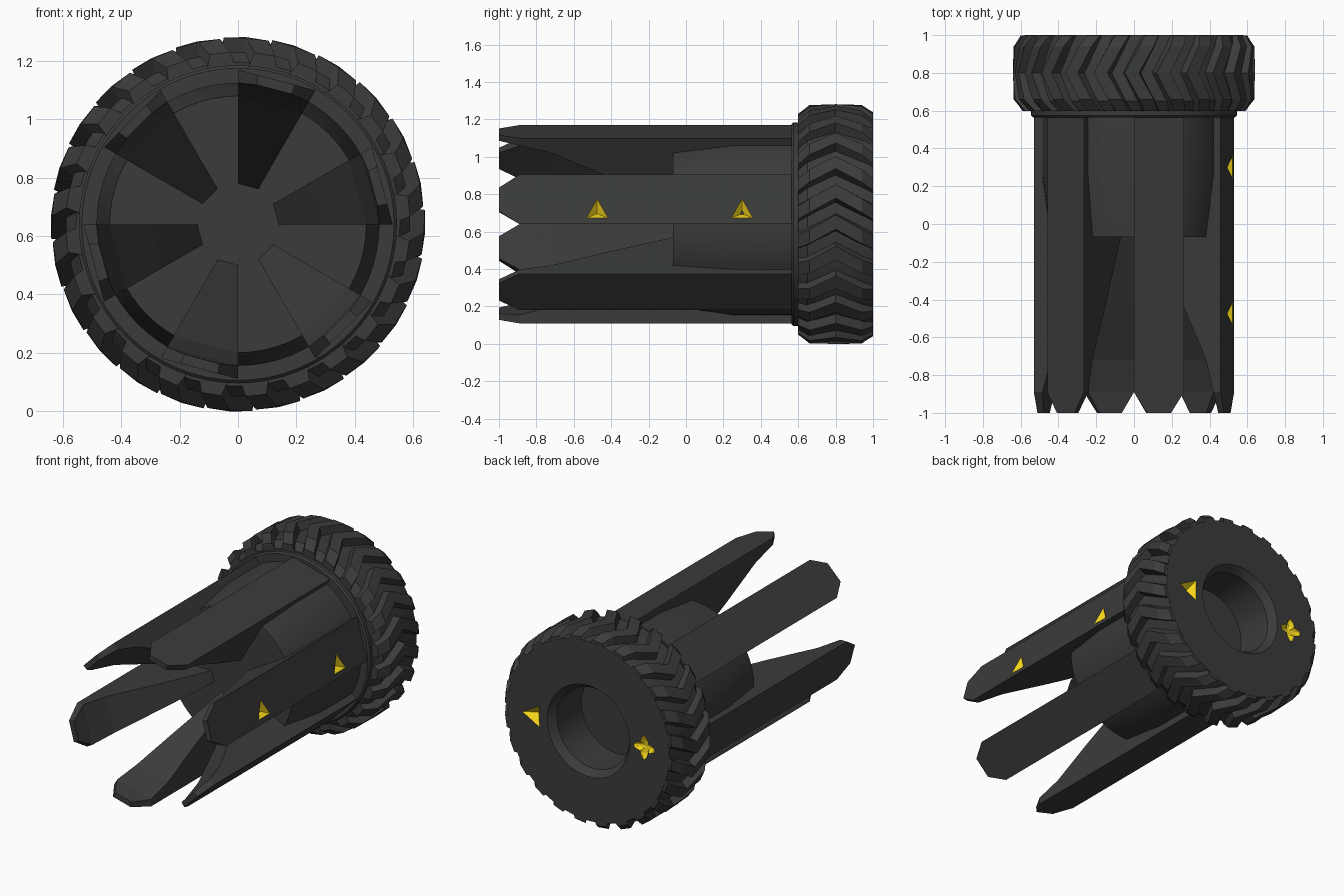
import bpy, bmesh
from math import sin, cos, radians, pi
from mathutils import Vector

if "Cube" in bpy.data.objects:
    bpy.data.objects.remove(bpy.data.objects["Cube"])

CZ = 0.64  # height of the main axis (runs along y)


def material(name, rgb):
    m = bpy.data.materials.new(name)
    m.diffuse_color = (*rgb, 1)
    m.use_nodes = True
    m.node_tree.nodes["Principled BSDF"].inputs["Base Color"].default_value = m.diffuse_color
    return m


DARK = material("dark_rubber", (0.042, 0.044, 0.042))
YELLOW = material("yellow_mark", (0.9, 0.66, 0.01))


def finish(bm, name, index=0):
    bmesh.ops.recalc_face_normals(bm, faces=bm.faces[:])
    for f in bm.faces:
        f.material_index = index
    me = bpy.data.meshes.new(name)
    bm.to_mesh(me)
    bm.free()
    me.materials.append(DARK)
    me.materials.append(YELLOW)
    ob = bpy.data.objects.new(name, me)
    bpy.context.collection.objects.link(ob)
    return ob


def activate(ob):
    bpy.ops.object.select_all(action='DESELECT')
    ob.select_set(True)
    bpy.context.view_layer.objects.active = ob


def lathe(name, profile, steps=64):
    """Turn a (radius, y) profile around the main axis."""
    bm = bmesh.new()
    vs = [bm.verts.new((r, y, CZ)) for r, y in profile]
    es = [bm.edges.new(p) for p in zip(vs, vs[1:])]
    bmesh.ops.spin(bm, geom=vs + es, cent=(0, 0, CZ), axis=(0, 1, 0),
                   angle=2 * pi, steps=steps)
    bmesh.ops.remove_doubles(bm, verts=bm.verts[:], dist=1e-4)
    ob = finish(bm, name)
    activate(ob)
    bpy.ops.object.shade_smooth_by_angle(angle=radians(20))
    return ob


def loft(bm, sections):
    """Skin a closed solid through rings of points."""
    rings = [[bm.verts.new(p) for p in s] for s in sections]
    n = len(rings[0])
    for a, b in zip(rings, rings[1:]):
        for i in range(n):
            j = (i + 1) % n
            bm.faces.new((a[i], a[j], b[j], b[i]))
    bm.faces.new(rings[0])
    bm.faces.new(rings[-1])


def polar(r, deg, y):
    return Vector((r * cos(radians(deg)), y, CZ + r * sin(radians(deg))))


def carve(target, cutter):
    mod = target.modifiers.new("carve", 'BOOLEAN')
    mod.operation = 'DIFFERENCE'
    mod.solver = 'EXACT'
    mod.object = cutter
    activate(target)
    bpy.ops.object.modifier_apply(modifier=mod.name)
    bpy.data.objects.remove(cutter)


def pyramid(corners, normal, depth):
    """Three-sided pyramid pointing into a surface."""
    bm = bmesh.new()
    normal = Vector(normal)
    pts = [Vector(c) for c in corners]
    tip = bm.verts.new(sum(pts, Vector()) / 3 - normal * depth)
    base = [bm.verts.new(p + normal * 0.003) for p in pts]
    bm.faces.new(base)
    for i in range(3):
        bm.faces.new((base[i], base[(i + 1) % 3], tip))
    return finish(bm, "mark_cutter", 1)


# core and collar
lathe("core", [(0, -0.07), (0.44, -0.07), (0.485, 0.25), (0.485, 0.59), (0, 0.59)])
lathe("collar", [(0, 0.565), (0.535, 0.565), (0.545, 0.575), (0.545, 0.605), (0, 0.605)])

# wheel body with stepped hole in the back
wheel = lathe("wheel", [(0, 0.6), (0.555, 0.6), (0.59, 0.65), (0.59, 0.95), (0.58, 1.0),
                        (0.295, 1.0), (0.26, 0.95), (0.26, 0.70), (0, 0.70)])

# chevron tread lugs: y, angle shift, top radius, base radius
LUG = [(0.598, -9, 0.59, 0.545), (0.66, -6, 0.638, 0.57), (0.80, 1, 0.642, 0.57),
       (0.94, -6, 0.638, 0.57), (0.999, -9, 0.60, 0.565)]
bm = bmesh.new()
for k in range(24):
    secs = []
    for y, off, top, base in LUG:
        a = k * 15 + off
        secs.append([polar(base, a - 5, y), polar(top, a - 3.4, y),
                     polar(top, a + 3.4, y), polar(base, a + 5, y)])
    loft(bm, secs)
finish(bm, "tread_lugs")

# six tapering prongs: y, side trim, inner radius
PRONG = [(-1.0, 0.26, 0.495), (-0.89, 0, 0.485), (-0.72, 0, 0.44), (-0.43, 0, 0.30),
         (-0.07, 0, 0.14), (0.0, 0, 0.12), (0.58, 0, 0.12)]
prongs = []
for k in range(6):
    bm = bmesh.new()
    secs = []
    for y, trim, rin in PRONG:
        pa, pb = polar(0.53, k * 60, y), polar(0.53, k * 60 + 30, y)
        a, b = pa.lerp(pb, trim), pa.lerp(pb, 1 - trim)
        axis = Vector((0, y, CZ))
        secs.append([a, b, axis.lerp(b, rin / 0.53), axis.lerp(a, rin / 0.53)])
    loft(bm, secs)
    prongs.append(finish(bm, f"prong_{k + 1}"))


# yellow notches on the right prong
def on_face(y, z):
    return (0.53 - 0.268 * (z - CZ), y, z)


for y in (-0.475, 0.30):
    carve(prongs[0], pyramid([on_face(y - 0.063, 0.67), on_face(y + 0.063, 0.67),
                              on_face(y, 0.78)],
                             (cos(radians(15)), 0, sin(radians(15))), 0.04))

# yellow triangle notch and cross notch on the wheel back
carve(wheel, pyramid([(0.48, 1, CZ), (0.347, 1, CZ + 0.073), (0.347, 1, CZ - 0.073)],
                     (0, 1, 0), 0.05))
for sx, sz in ((0.08, 0.032), (0.032, 0.08)):
    bm = bmesh.new()
    bmesh.ops.create_icosphere(bm, subdivisions=2, radius=1)
    bmesh.ops.scale(bm, vec=(sx, 0.035, sz), verts=bm.verts[:])
    bmesh.ops.translate(bm, vec=(-0.40, 1.003, CZ), verts=bm.verts[:])
    carve(wheel, finish(bm, "cross_cutter", 1))
